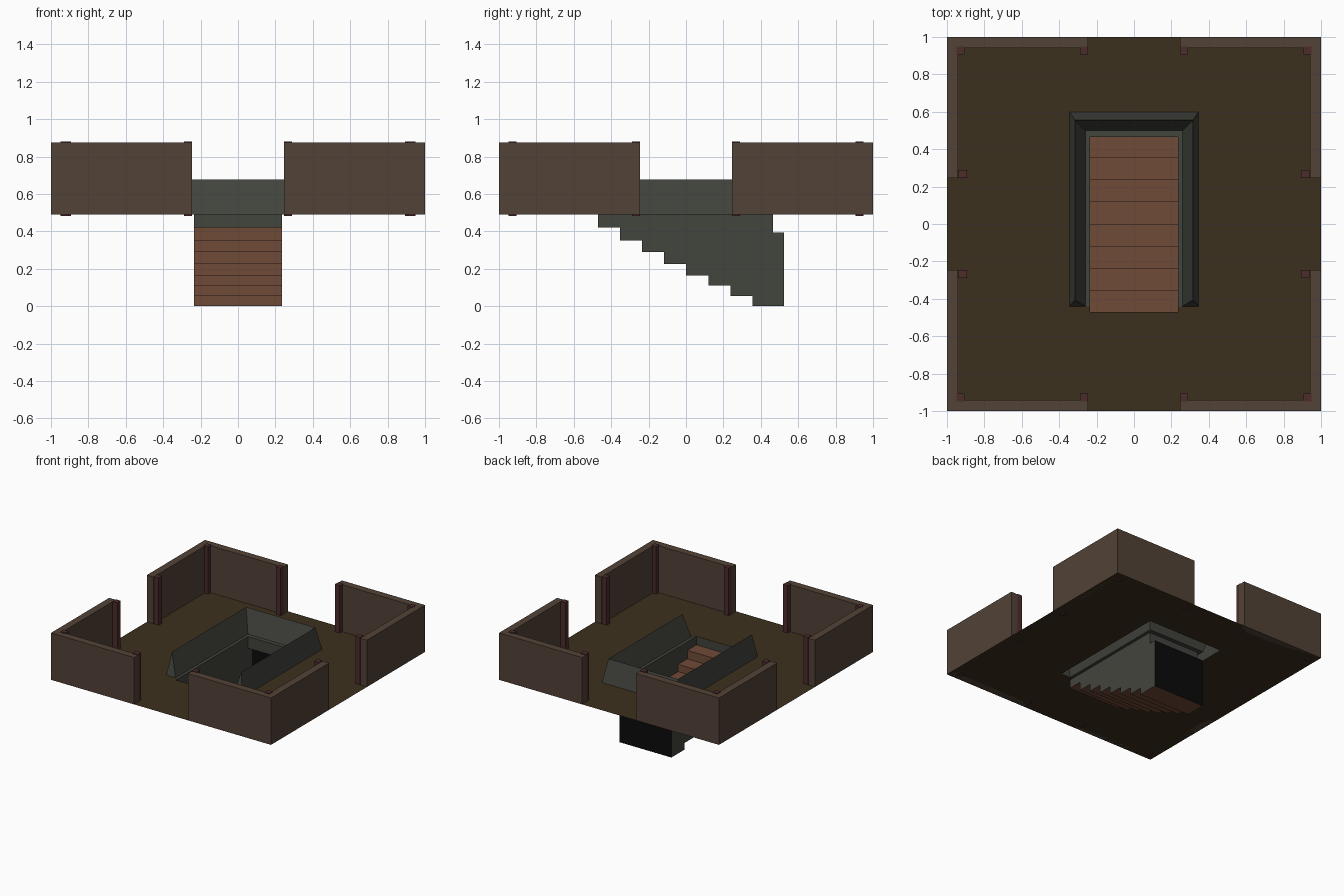
import bpy

if "Cube" in bpy.data.objects:
    bpy.data.objects.remove(bpy.data.objects["Cube"])

FLOOR, TOP = 0.49, 0.875


def material(name, rgb):
    m = bpy.data.materials.new(name)
    m.diffuse_color = (*rgb, 1)
    m.use_nodes = True
    m.node_tree.nodes["Principled BSDF"].inputs["Base Color"].default_value = m.diffuse_color
    return m


EARTH = material("dark_floor", (0.045, 0.030, 0.013))
PLASTER = material("brown_wall", (0.085, 0.055, 0.038))
SLATE = material("slate", (0.055, 0.058, 0.047))
RUST = material("rust_tread", (0.16, 0.07, 0.04))
WOOD = material("red_wood", (0.075, 0.025, 0.025))
BLACK = material("black", (0.003, 0.003, 0.003))


def mesh(name, verts, faces, mat):
    me = bpy.data.meshes.new(name)
    me.from_pydata(verts, [], faces)
    me.materials.append(mat)
    ob = bpy.data.objects.new(name, me)
    bpy.context.collection.objects.link(ob)
    return ob


def prism(name, outline, z0, z1, mat):
    n = len(outline)
    verts = [(x, y, z) for z in (z0, z1) for x, y in outline]
    faces = [tuple(range(n))[::-1], tuple(range(n, 2 * n))]
    faces += [(i, (i + 1) % n, n + (i + 1) % n, n + i) for i in range(n)]
    return mesh(name, verts, faces, mat)


def rects(name, boxes, z, mat):
    verts, faces = [], []
    for x0, y0, x1, y1 in boxes:
        k = len(verts)
        verts += [(x0, y0, z), (x1, y0, z), (x1, y1, z), (x0, y1, z)]
        faces.append((k, k + 1, k + 2, k + 3))
    return mesh(name, verts, faces, mat)


# Thin floor with a stairwell opening
W = 0.235
rects("floor", [(-1, -1, 1, -0.47), (-1, -0.47, -W, -0.44), (W, -0.47, 1, -0.44),
                (-1, -0.44, -0.345, 0.6), (0.345, -0.44, 1, 0.6),
                (-1, 0.6, 1, 1)], FLOOR, EARTH)

# Four L-shaped corner walls, each with three posts
L = [(1, 1), (0.245, 1), (0.245, 0.94), (0.94, 0.94), (0.94, 0.245), (1, 0.245)]
for sx in (-1, 1):
    for sy in (-1, 1):
        pts = [(sx * x, sy * y) for x, y in L]
        if sx * sy < 0:
            pts.reverse()
        prism("corner_wall", pts, FLOOR, TOP, PLASTER)
        for px, py in ((0.928, 0.928), (0.268, 0.928), (0.928 - 0.012, 0.268)):
            h = 0.022
            cx, cy = sx * px, sy * py
            prism("post", [(cx - h, cy - h), (cx + h, cy - h),
                           (cx + h, cy + h), (cx - h, cy + h)], 0.483, 0.88, WOOD)

# Ridge-shaped U parapet around the stairwell, open underneath
rings = [(0.345, -0.44, 0.6, FLOOR), (0.315, -0.405, 0.555, 0.677), (0.26, -0.44, 0.5, FLOOR)]
verts, faces = [], []
for x, y0, y1, z in rings:
    verts += [(-x, y0, z), (-x, y1, z), (x, y1, z), (x, y0, z)]
for r in (0, 4):
    faces += [(r + i + 1, r + i, r + i + 4, r + i + 5) for i in range(3)]
faces += [(0, 8, 4), (3, 7, 11)]
mesh("parapet", verts, faces, SLATE)

# Ledge between parapet and stairwell
BACK, END, LINTEL = 0.465, 0.525, 0.395
rects("ledge", [(-0.26, -0.44, -W, 0.5), (W, -0.44, 0.26, 0.5),
                (-W, BACK, W, 0.5)], FLOOR, SLATE)

# Descending treads
levels = [0.42, 0.35, 0.29, 0.225, 0.165, 0.11, 0.055, 0.0]
profile = []
for i, z in enumerate(levels):
    y = -0.47 + 0.1178 * i
    profile += [(y, z), (y + 0.1178 if i < 7 else END, z)]


def strip(name, line, mat):
    v = [(x, y, z) for y, z in line for x in (-W, W)]
    f = [(2 * i, 2 * i + 1, 2 * i + 3, 2 * i + 2) for i in range(len(line) - 1)]
    return mesh(name, v, f, mat)


strip("stair_treads", profile, RUST)
strip("top_riser", [(-0.47, FLOOR), (-0.47, levels[0])], SLATE)
strip("doorway", [(END, 0), (END, LINTEL)], BLACK)
strip("lintel", [(END, LINTEL), (BACK, LINTEL), (BACK, FLOOR)], SLATE)

# Stepped stairwell side walls
side = [(-0.47, FLOOR)] + profile + [(END, LINTEL), (BACK, LINTEL), (BACK, FLOOR)]
for s in (-1, 1):
    order = range(len(side)) if s < 0 else range(len(side))[::-1]
    mesh("stair_side_wall", [(s * W, y, z) for y, z in side], [tuple(order)], SLATE)
